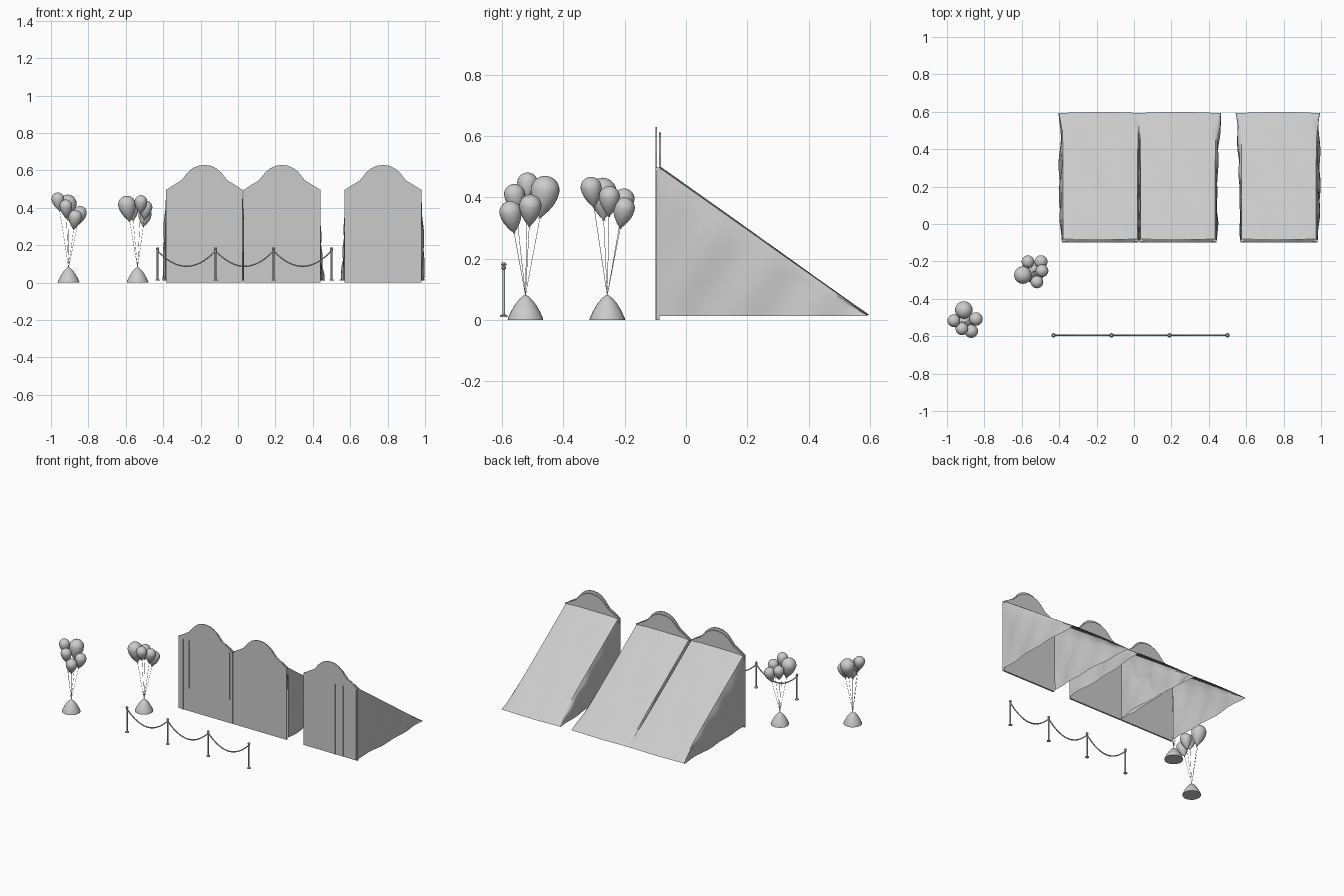
import bpy, bmesh, math
from mathutils import Vector

cube = bpy.data.objects.get("Cube")
if cube:
    bpy.data.objects.remove(cube)

GREY = (0.6, 0.6, 0.6, 1)
grey = bpy.data.materials.new("plain grey")
grey.use_nodes = True
grey.diffuse_color = GREY
grey.node_tree.nodes["Principled BSDF"].inputs["Base Color"].default_value = GREY


def add(name, verts, faces, smooth=True):
    mesh = bpy.data.meshes.new(name)
    mesh.from_pydata(verts, [], faces)
    bm = bmesh.new()
    bm.from_mesh(mesh)
    bmesh.ops.remove_doubles(bm, verts=bm.verts, dist=1e-5)
    bmesh.ops.recalc_face_normals(bm, faces=bm.faces)
    bm.to_mesh(mesh)
    bm.free()
    mesh.materials.append(grey)
    obj = bpy.data.objects.new(name, mesh)
    bpy.context.collection.objects.link(obj)
    if smooth:
        bpy.ops.object.select_all(action='DESELECT')
        obj.select_set(True)
        bpy.context.view_layer.objects.active = obj
        bpy.ops.object.shade_smooth_by_angle(angle=math.radians(40))
    return obj


def lathe(name, profile, loc, axis=(0, 0, 1), n=24):
    """Spin (radius, height) pairs about an axis through loc."""
    turn = Vector((0, 0, 1)).rotation_difference(Vector(axis))
    verts, faces = [], []
    for r, h in profile:
        for i in range(n):
            a = math.tau * i / n
            verts.append(Vector(loc) + turn @ Vector((r * math.cos(a), r * math.sin(a), h)))
    for j in range(len(profile) - 1):
        for i in range(n):
            k = (i + 1) % n
            faces.append((j * n + i, j * n + k, j * n + n + k, j * n + n + i))
    return add(name, verts, faces)


def board(name, outline, y0, y1):
    """Extrude an (x, z) outline between two depths."""
    n = len(outline)
    verts = [(x, y, z) for y in (y0, y1) for x, z in outline]
    faces = [tuple(range(n)), tuple(range(n, 2 * n))]
    faces += [(i, (i + 1) % n, n + (i + 1) % n, n + i) for i in range(n)]
    return add(name, verts, faces, False)


def strip(name, x0, x1, z0, z1, y0, y1):
    return board(name, [(x0, z0), (x1, z0), (x1, z1), (x0, z1)], y0, y1)


def cord(name, points, radius):
    curve = bpy.data.curves.new(name, 'CURVE')
    curve.dimensions = '3D'
    curve.bevel_depth = radius
    curve.bevel_resolution = 1
    curve.use_fill_caps = True
    line = curve.splines.new('POLY')
    line.points.add(len(points) - 1)
    for p, co in zip(line.points, points):
        p.co = (*co, 1)
    curve.materials.append(grey)
    obj = bpy.data.objects.new(name, curve)
    bpy.context.collection.objects.link(obj)


# Booths: flat front, crest boards and a draped cloth behind
HALF = 0.205
CREST = [(0.203, 0.495), (0.18, 0.512), (0.15, 0.53), (0.125, 0.545), (0.108, 0.565),
         (0.09, 0.588), (0.065, 0.61), (0.035, 0.624), (0, 0.629)]


def crest(name, cx, scale, y0, y1):
    half = [(x, 0.49 + (z - 0.49) * scale) for x, z in CREST]
    outline = [(cx + x, z) for x, z in half] + [(cx - x, z) for x, z in half[-2::-1]]
    board(name, outline, y0, y1)


def drape(name, cx, phase):
    rows, side, top = 36, 10, 10
    verts, faces = [], []
    for r in range(rows + 1):
        t = r / rows
        y = -0.087 + 0.68 * t
        h = 0.497 * (1 - t) + 0.016 * t
        section = []
        for s in (-1, 1):
            wall = []
            for k in range(side + 1):
                u = k / side
                z = 0.012 + (h - 0.012) * u
                low = (1 - u) ** 0.6 * min(1, t * 5 + 0.3)
                fold = 0.007 * math.sin(9 * y + 7 * z + phase + s) + 0.004 * math.sin(25 * y - 18 * z + phase)
                flare = 0.008 * low + fold * min(1, 4 * (1 - u)) * min(1, t * 6)
                corner = -0.006 if k == side else 0
                wall.append((cx + s * (HALF + flare + corner + 0.014 * t ** 8), y, z))
            section.append(wall)
        left, right = section
        ridge = []
        for k in range(1, top):
            u = k / top
            a, b = left[-1][0], right[-1][0]
            edge = 0.006 * min(1, 6 * min(u, 1 - u))
            wave = 0.002 * math.sin(11 * u + 8 * t + phase) * math.sin(math.pi * t)
            bow = 0.006 * math.sin(math.pi * u) * t ** 6
            ridge.append((a + (b - a) * u, y + bow, h + edge * (1 - t) + wave))
        verts += left + ridge + right[::-1]
    n = len(verts) // (rows + 1)
    for r in range(rows):
        for i in range(n - 1):
            a = r * n + i
            faces.append((a, a + 1, a + n + 1, a + n))
    add(name, verts, faces)


SEAMS = {"left": [(0.035, 0), (0.095, 0), (0.135, 0.06), (0.195, 0)],
         "middle": [(-0.1, 0)],
         "right": [(-0.17, 0), (-0.125, 0.155), (-0.08, 0.23), (-0.02, 0.165), (0.185, 0.16)]}
for place, cx, phase in (("right", -0.18, 0), ("middle", 0.235, 2), ("left", 0.775, 4.2)):
    strip(place + "_booth_front", cx - HALF, cx + HALF, 0, 0.495, -0.098, -0.087)
    strip(place + "_booth_top_rail", cx - HALF, cx + HALF, 0.487, 0.497, -0.1, -0.083)
    crest(place + "_booth_front_crest", cx, 1, -0.1, -0.094)
    crest(place + "_booth_back_crest", cx, 0.88, -0.088, -0.081)
    drape(place + "_booth_cloth", cx, phase)
    for x, low in SEAMS[place]:
        strip(place + "_booth_seam", cx + x - 0.002, cx + x + 0.002, low, 0.487, -0.1, -0.098)

# Rope barrier
ROPE_Y = -0.595
posts = [-0.43 + 0.31 * i for i in range(4)]
for x in posts:
    lathe("barrier_post", [(0, 0.01), (0.012, 0.01), (0.012, 0.014), (0.0045, 0.018),
                           (0.0045, 0.165), (0.007, 0.167), (0.007, 0.173), (0.005, 0.175),
                           (0.009, 0.18), (0.007, 0.186), (0, 0.188)], (x, ROPE_Y, 0), n=12)
for a, b in zip(posts, posts[1:]):
    cord("barrier_rope", [(a + (b - a) * i / 20, ROPE_Y, 0.087 + 0.083 * (i / 10 - 1) ** 2)
                          for i in range(21)], 0.004)

# Balloon bunches: weight, strings and teardrop balloons as (x, y, z, radius)
bunches = {
    "right": ((-0.906, -0.524), [(-0.91, -0.46, 0.423, 0.047), (-0.963, -0.517, 0.447, 0.034),
                                 (-0.92, -0.56, 0.41, 0.034), (-0.87, -0.573, 0.352, 0.036),
                                 (-0.845, -0.508, 0.373, 0.036)]),
    "left": ((-0.537, -0.257), [(-0.519, -0.31, 0.433, 0.034), (-0.594, -0.273, 0.417, 0.047),
                                (-0.492, -0.25, 0.403, 0.034), (-0.497, -0.202, 0.365, 0.035),
                                (-0.567, -0.202, 0.395, 0.034)])}
for place, ((wx, wy), balloons) in bunches.items():
    lathe(place + "_balloon_weight", [(0, 0), (0.058, 0), (0.057, 0.006), (0.047, 0.028),
                                      (0.033, 0.052), (0.018, 0.07), (0.006, 0.08), (0, 0.081)],
          (wx, wy, 0))
    knot = Vector((wx, wy, 0.08))
    for x, y, z, r in balloons:
        centre = Vector((x, y, z))
        axis = (centre - knot).normalized()
        # round crown, tapering to the neck
        profile = [(r * math.sin(a), r * math.cos(a)) for a in (math.pi * i / 18 for i in range(10))]
        profile += [(0.94 * r, -0.45 * r), (0.78 * r, -0.9 * r), (0.55 * r, -1.3 * r),
                    (0.3 * r, -1.65 * r), (0.08 * r, -1.88 * r), (0.13 * r, -1.98 * r), (0, -1.98 * r)]
        lathe(place + "_balloon", profile, centre, axis)
        cord(place + "_balloon_string", [knot, centre - axis * 1.9 * r], 0.0008)
